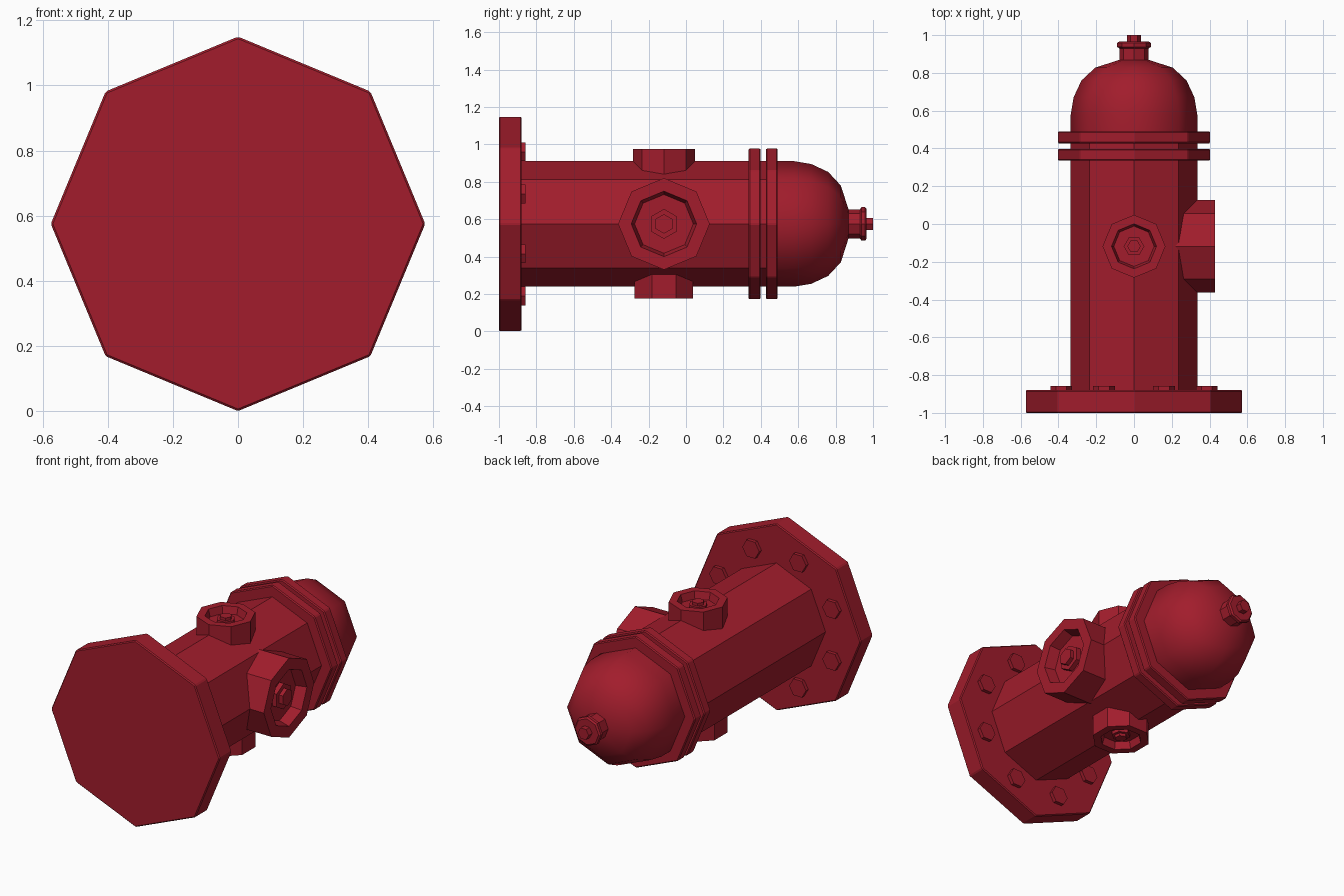
import bpy, bmesh
from math import pi, cos, sin, radians
from mathutils import Matrix, Vector

if "Cube" in bpy.data.objects:
    bpy.data.objects.remove(bpy.data.objects["Cube"])

CZ = 0.575          # height of the barrel axis
NOZZLE_Y = -0.118   # position of the outlets along the barrel

red = bpy.data.materials.new("red_paint")
red.diffuse_color = (0.36, 0.012, 0.025, 1)
red.use_nodes = True
red.node_tree.nodes["Principled BSDF"].inputs["Base Color"].default_value = red.diffuse_color

TO_Y = Matrix.Rotation(-pi / 2, 4, 'X')
TO_X = Matrix.Rotation(pi / 2, 4, 'Y')
TO_TOP = Matrix.Identity(4)
TO_BOTTOM = Matrix.Rotation(pi, 4, 'X') @ Matrix.Rotation(pi / 8, 4, 'Z')


def lathe(name, profile, sides=8, turn=TO_Y, loc=(0, 0, CZ), bevel=0, smooth=False):
    """Sweep (radius, height) points round an axis and cap both ends."""
    bm = bmesh.new()
    rings = [[bm.verts.new((r * cos(2 * pi * i / sides), r * sin(2 * pi * i / sides), h))
              for i in range(sides)] for r, h in profile]
    for a, b in zip(rings, rings[1:]):
        for i in range(sides):
            j = (i + 1) % sides
            bm.faces.new((a[i], a[j], b[j], b[i]))
    bm.faces.new(rings[0][::-1])
    bm.faces.new(rings[-1])
    bmesh.ops.recalc_face_normals(bm, faces=bm.faces)
    me = bpy.data.meshes.new(name)
    bm.to_mesh(me)
    bm.free()
    ob = bpy.data.objects.new(name, me)
    bpy.context.collection.objects.link(ob)
    ob.matrix_world = Matrix.Translation(Vector(loc)) @ turn
    me.materials.append(red)
    if bevel:
        mod = ob.modifiers.new("bevel", 'BEVEL')
        mod.width = bevel
        mod.segments = 1
    if smooth:
        bpy.ops.object.select_all(action='DESELECT')
        ob.select_set(True)
        bpy.context.view_layer.objects.active = ob
        bpy.ops.object.shade_smooth_by_angle(angle=radians(50))
    return ob


def prism(name, r, h0, h1, **kw):
    return lathe(name, [(r, h0), (r, h1)], **kw)


# base plate, barrel and collar rings
prism("base_plate", 0.575, -1.0, -0.88, bevel=0.006)
prism("barrel", 0.335, -0.9, 0.46)
prism("lower_collar", 0.405, 0.335, 0.398, bevel=0.006)
prism("upper_collar", 0.405, 0.427, 0.49, bevel=0.006)

# domed bonnet
lathe("bonnet", [(0.335, 0.46), (0.335, 0.58), (0.32, 0.67), (0.278, 0.76),
                 (0.205, 0.828), (0.08, 0.868)], smooth=True)

# operating nut on the end of the bonnet
lathe("bonnet_nut", [(0.078, 0.85), (0.078, 0.93), (0.09, 0.938), (0.09, 0.957),
                     (0.08, 0.965)])
prism("nut_tip", 0.037, 0.96, 1.0, sides=6)

# bolts round the base plate
for k in range(8):
    a = pi / 8 + k * pi / 4
    prism("base_bolt", 0.058, -0.89, -0.858, sides=6,
          loc=(0.417 * cos(a), 0, CZ + 0.417 * sin(a)))


def outlet(name, s, end, turn):
    """Outlet with a recessed cap and a stepped hexagonal nut; s scales the cap."""
    loc = (0, NOZZLE_Y, CZ)
    floor = end - 0.065 * s
    lathe(name, [(0.245 * s, 0.2), (0.245 * s, end), (0.175 * s, end), (0.157 * s, floor)],
          turn=turn, loc=loc)
    prism(name + "_nut", 0.08 * s, floor - 0.01, floor + 0.03 * s, sides=6, turn=turn, loc=loc)
    prism(name + "_nut_tip", 0.052 * s, floor, floor + 0.055 * s, sides=6, turn=turn, loc=loc)


outlet("large_outlet", 1.0, 0.43, TO_X)
outlet("top_outlet", 0.68, 0.4, TO_TOP)
outlet("bottom_outlet", 0.69, 0.4, TO_BOTTOM)
